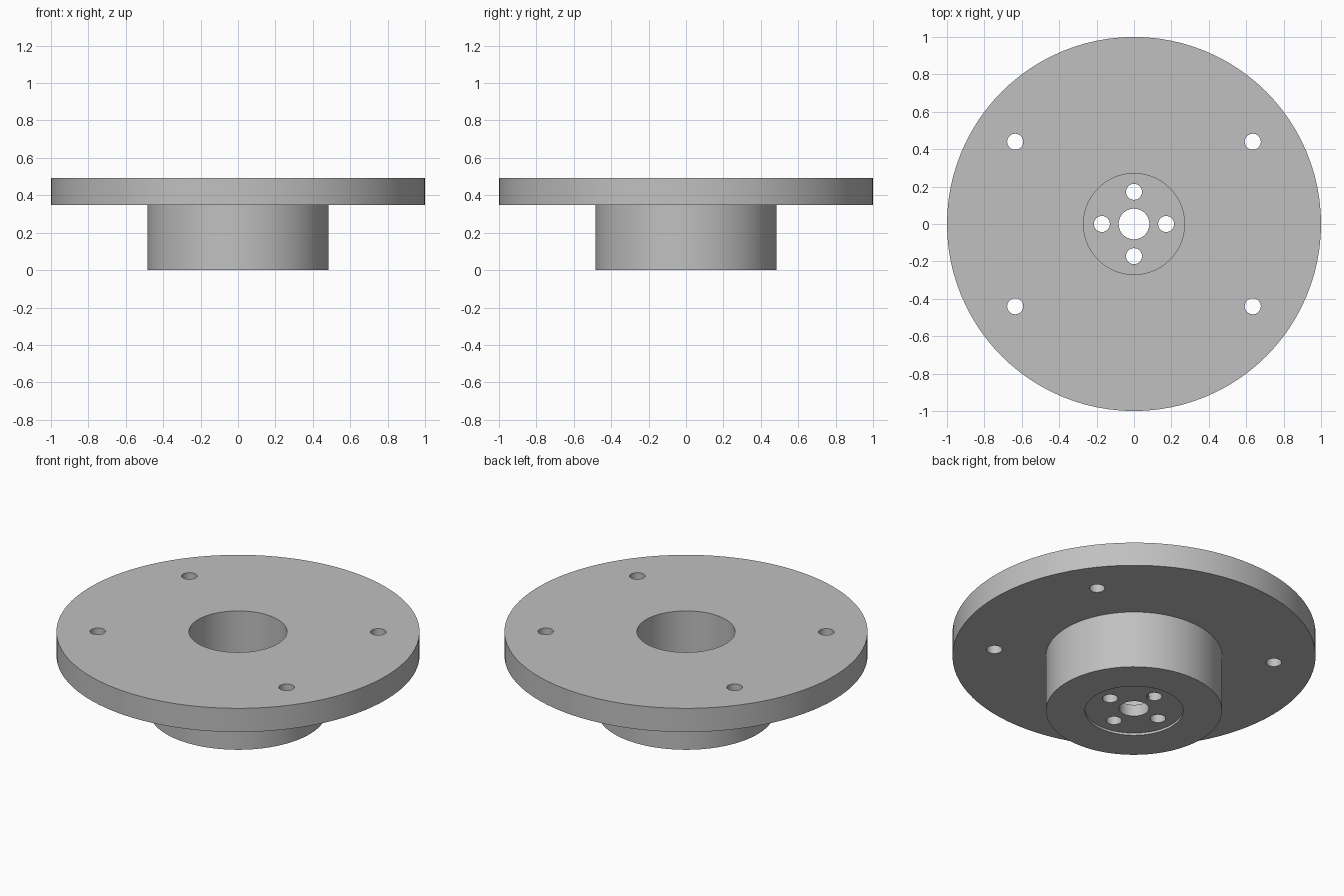
import bpy, math

cube = bpy.data.objects.get("Cube")
if cube:
    bpy.data.objects.remove(cube, do_unlink=True)

SIDES = 96
FLANGE_R, HUB_R, BORE_R = 1.0, 0.485, 0.27
TOP, FLANGE_Z = 0.492, 0.348
WEB_BOTTOM, WEB_TOP = 0.014, 0.085
CENTRE_R, BOLT_R = 0.082, 0.043

steel = bpy.data.materials.new("light grey metal")
steel.use_nodes = True
grey = (0.53, 0.53, 0.53, 1)
steel.diffuse_color = grey
steel.node_tree.nodes["Principled BSDF"].inputs["Base Color"].default_value = grey


def lathe(name, profile):
    """Revolve a closed (radius, height) profile around z."""
    verts, faces, n = [], [], len(profile)
    for i in range(SIDES):
        a = 2 * math.pi * i / SIDES
        verts += [(r * math.cos(a), r * math.sin(a), z) for r, z in profile]
        j = (i + 1) % SIDES
        for k in range(n):
            m = (k + 1) % n
            faces.append((i * n + k, j * n + k, j * n + m, i * n + m))
    mesh = bpy.data.meshes.new(name)
    mesh.from_pydata(verts, [], faces)
    mesh.materials.append(steel)
    obj = bpy.data.objects.new(name, mesh)
    bpy.context.collection.objects.link(obj)
    return obj


def drill(target, x, y):
    """Cut a round bolt hole straight through the target."""
    bpy.ops.mesh.primitive_cylinder_add(vertices=32, radius=BOLT_R, depth=2, location=(x, y, 0))
    cutter = bpy.context.object
    cutter.name = "bolt_hole_cutter"
    cutter.data.materials.append(steel)
    cutter.hide_render = True
    mod = target.modifiers.new("bolt hole", 'BOOLEAN')
    mod.operation, mod.solver, mod.object = 'DIFFERENCE', 'EXACT', cutter
    bpy.context.view_layer.objects.active = target
    bpy.ops.object.modifier_apply(modifier=mod.name)
    bpy.data.objects.remove(cutter, do_unlink=True)


# Flange and hub in one turned piece, with a thin web across the bore
body = lathe("flanged_hub", [
    (CENTRE_R, WEB_BOTTOM), (BORE_R, WEB_BOTTOM), (BORE_R, 0), (HUB_R, 0),
    (HUB_R, FLANGE_Z), (FLANGE_R, FLANGE_Z), (FLANGE_R, TOP),
    (BORE_R, TOP), (BORE_R, WEB_TOP), (CENTRE_R, WEB_TOP),
])

# Mounting holes in the flange
for sx in (-1, 1):
    for sy in (-1, 1):
        drill(body, sx * 0.635, sy * 0.44)

# Ring of holes in the web
for i in range(4):
    a = i * math.pi / 2
    drill(body, 0.172 * math.cos(a), 0.172 * math.sin(a))

bpy.ops.object.select_all(action='DESELECT')
body.select_set(True)
bpy.context.view_layer.objects.active = body
bpy.ops.object.shade_smooth_by_angle(angle=math.radians(30))
